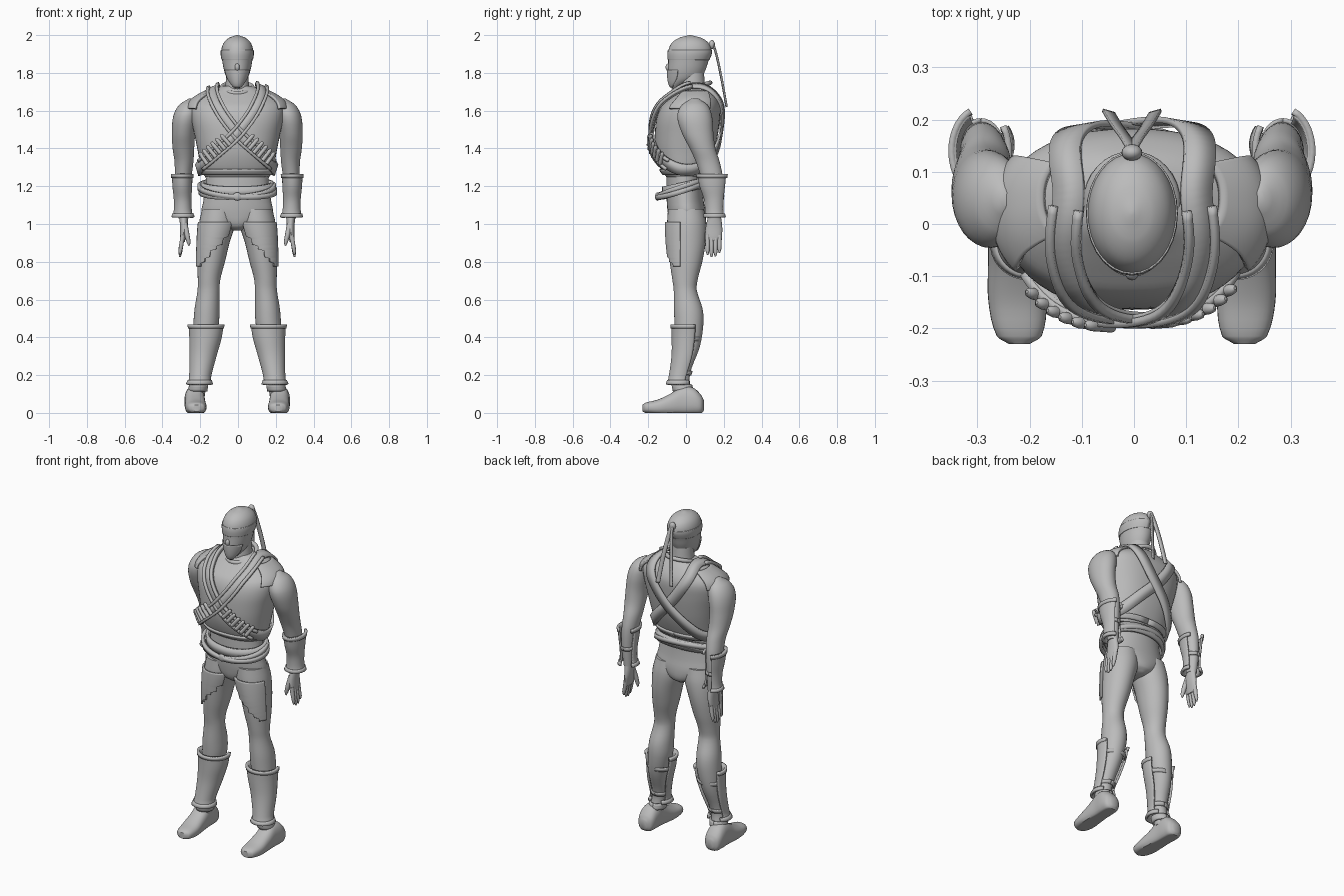
import bpy, bmesh
from math import sin, cos, pi, copysign
from mathutils import Vector, Matrix
from mathutils.bvhtree import BVHTree

if "Cube" in bpy.data.objects:
    bpy.data.objects.remove(bpy.data.objects["Cube"], do_unlink=True)

grey = bpy.data.materials.new("plain_grey")
grey.use_nodes = True
grey.diffuse_color = (0.5, 0.5, 0.5, 1)
grey.node_tree.nodes["Principled BSDF"].inputs["Base Color"].default_value = (0.5, 0.5, 0.5, 1)
SHIFT = Vector((-0.004, 0, 0))


def add(name, mesh, thick=0, angle=0.7):
    """Link a mesh, give it the material, thickness and smooth shading."""
    mesh.materials.clear()
    mesh.materials.append(grey)
    bm = bmesh.new()
    bm.from_mesh(mesh)
    bmesh.ops.recalc_face_normals(bm, faces=bm.faces)
    bmesh.ops.translate(bm, verts=bm.verts, vec=SHIFT)
    bm.to_mesh(mesh)
    bm.free()
    ob = bpy.data.objects.new(name, mesh)
    bpy.context.collection.objects.link(ob)
    if thick:
        mod = ob.modifiers.new("thickness", "SOLIDIFY")
        mod.thickness, mod.offset = thick, 0
    bpy.ops.object.select_all(action="DESELECT")
    ob.select_set(True)
    bpy.context.view_layer.objects.active = ob
    bpy.ops.object.shade_smooth_by_angle(angle=angle)
    return ob


def grid(rows, wrap_u=False, wrap_v=False):
    """Vertices and quads for a grid of points."""
    n, m = len(rows[0]), len(rows)
    faces = []
    for j in range(m if wrap_v else m - 1):
        for i in range(n if wrap_u else n - 1):
            k, l = (i + 1) % n, (j + 1) % m
            faces.append((j * n + i, j * n + k, l * n + k, l * n + i))
    return [p for r in rows for p in r], faces


def build(name, verts, faces, thick=0):
    mesh = bpy.data.meshes.new(name)
    mesh.from_pydata([tuple(v) for v in verts], [], faces)
    return add(name, mesh, thick)


def at(rings, t):
    """Smoothly interpolated ring (t, centre a, centre b, radius a, radius b)."""
    k = max(i for i in range(len(rings) - 1) if rings[i][0] <= t + 1e-9 or i == 0)
    r0, r1 = rings[k], rings[k + 1]
    h = r1[0] - r0[0]
    f = min(max((t - r0[0]) / h, 0), 1)

    def slope(i, c):
        a, b = rings[max(i - 1, 0)], rings[min(i + 1, len(rings) - 1)]
        return (b[c] - a[c]) / (b[0] - a[0])
    return [(2 * f**3 - 3 * f**2 + 1) * r0[c] + (f**3 - 2 * f**2 + f) * h * slope(k, c)
            + (3 * f**2 - 2 * f**3) * r1[c] + (f**3 - f**2) * h * slope(k + 1, c) for c in range(1, 5)]


def point(rings, t, a, s=1, power=2, off=0):
    ca, cb, ra, rb = at(rings, t)
    bend = lambda v: copysign(abs(v) ** (2 / power), v)
    return Vector((s * (ca + (ra + off) * bend(sin(a))), cb - (rb + off) * bend(cos(a)), t))


def loft(name, rings, s=1, power=2, n=32, along_y=False):
    """Closed body through elliptical rings."""
    rows = []
    for a, b in zip(rings, rings[1:]):
        rows += [[point(rings, a[0] + (b[0] - a[0]) * q / 4, 2 * pi * i / n, s, power) for i in range(n)]
                 for q in range(4)]
    rows.append([point(rings, rings[-1][0], 2 * pi * i / n, s, power) for i in range(n)])
    if along_y:
        rows = [[Vector((p.x, p.z, max(p.y, 0))) for p in r] for r in rows]
    verts, faces = grid(rows, wrap_u=True)
    last = len(verts) - n
    faces += [tuple(range(n))[::-1], tuple(range(last, last + n))]
    build(name, verts, faces)
    return BVHTree.FromPolygons(verts, faces)


def patch(name, rings, z0, z1, span, s=1, off=0.008, thick=0.012, power=2, rows=14):
    """Shell that hugs part of a body; span gives its angles by height."""
    out = []
    for j in range(rows + 1):
        f = j / rows
        a0, a1 = span(f) if callable(span) else span
        out.append([point(rings, z0 + (z1 - z0) * f, a0 + (a1 - a0) * i / 28, s, power, off) for i in range(29)])
    build(name, *grid(out), thick)


def spline(pts, closed=True, n=8):
    pts, out, m = [Vector(p) for p in pts], [], len(pts)
    pick = lambda i: pts[i % m] if closed else pts[min(max(i, 0), m - 1)]
    for i in range(m if closed else m - 1):
        a, b, c, d = (pick(i + k) for k in (-1, 0, 1, 2))
        out += [b + (c - a) * (t / 2) + (2 * a - 5 * b + 4 * c - d) * (t * t / 2)
                + (3 * b - a - 3 * c + d) * (t**3 / 2) for t in (k / n for k in range(n))]
    return out if closed else out + [pts[-1]]


def ribbon(name, pts, normals, width, thick=0.01, shift=0, lift=0, closed=True):
    """Flat band along a path, facing along the normals."""
    m, rows = len(pts), []
    for i, p in enumerate(pts):
        t = (pts[(i + 1) % m] - pts[i - 1]) if closed else pts[min(i + 1, m - 1)] - pts[max(i - 1, 0)]
        side = t.cross(normals[i]).normalized()
        rows.append([p + normals[i] * lift + side * (shift + width * k / 2) for k in (-1, 1)])
    build(name, *grid(rows, wrap_v=closed), thick)


def tube(name, pts, radii, closed=False):
    cu = bpy.data.curves.new(name, "CURVE")
    cu.dimensions, cu.bevel_depth, cu.use_fill_caps, cu.bevel_resolution = "3D", 1, True, 3
    sp = cu.splines.new("POLY")
    sp.points.add(len(pts) - 1)
    for q, p, r in zip(sp.points, pts, radii):
        q.co, q.radius = (*p, 1), r
    sp.use_cyclic_u = closed
    ob = bpy.data.objects.new(name, cu)
    mesh = bpy.data.meshes.new_from_object(ob)
    bpy.data.objects.remove(ob)
    add(name, mesh, angle=1.2)


def blob(name, centre, size):
    bm = bmesh.new()
    bmesh.ops.create_uvsphere(bm, u_segments=16, v_segments=10, radius=1,
                              matrix=Matrix.Translation(centre) @ Matrix.Diagonal((*size, 1)))
    mesh = bpy.data.meshes.new(name)
    bm.to_mesh(mesh)
    bm.free()
    add(name, mesh)


# Head, mask and neck
head = [(1.715, 0, -.062, .01, .012), (1.74, 0, -.045, .032, .042), (1.77, 0, -.01, .054, .083),
        (1.81, 0, .003, .069, .098), (1.86, 0, .012, .079, .106), (1.91, 0, .02, .085, .115),
        (1.955, 0, .022, .074, .1), (1.985, 0, .022, .045, .06), (2, 0, .021, .004, .005)]
loft("head", head)
patch("face_mask", head, 1.725, 1.815, (-1.1, 1.1), off=.003, thick=.006)
patch("brow_band", head, 1.87, 1.92, (-pi, pi), off=.001, thick=.004)
blob("nose", (0, -.094, 1.83), (.013, .014, .02))
loft("neck", [(1.64, 0, .045, .08, .08), (1.72, 0, .035, .064, .068), (1.8, 0, .035, .058, .06)])
tube("collar", [(.082 * sin(a), .04 - .088 * cos(a), 1.72 - .028 * cos(a))
                for a in (2 * pi * i / 32 for i in range(32))], [.012] * 32, True)

# Knot and hanging tails
blob("knot", (0, .137, 1.95), (.02, .016, .024))
for s, label in ((1, "left"), (-1, "right")):
    path = spline([(0, .145, 1.95), (s * .012, .165, 1.88), (s * .03, .19, 1.76), (s * .045, .215, 1.62)], False)
    ribbon(label + "_tail", path, [Vector((-s * .3, 1, .1)).normalized()] * len(path), .024, .006, closed=False)

# Torso and pelvis
torso = [(1.25, 0, -.005, .17, .1), (1.29, 0, -.008, .192, .125), (1.38, 0, -.005, .208, .155),
         (1.48, 0, .003, .228, .167), (1.56, 0, .012, .245, .168), (1.62, 0, .025, .247, .157),
         (1.66, 0, .04, .222, .13), (1.7, 0, .05, .155, .095), (1.73, 0, .05, .08, .07)]
surface = loft("vest", torso, power=2.3, n=48)
patch("vest_hem", torso, 1.262, 1.29, (-pi, pi), off=.004, thick=.012, power=2.3, rows=3)
pelvis = [(.965, 0, .01, .03, .06), (.99, 0, .01, .1, .09), (1.05, 0, .005, .183, .1),
          (1.12, 0, -.004, .18, .098), (1.2, 0, -.008, .167, .096), (1.28, 0, -.005, .168, .098)]
loft("pelvis", pelvis)

# Belts: a level one and a slung one that dips at the front
ring = [2 * pi * i / 48 for i in range(48)]
out = [Vector((sin(a), -cos(a), 0)) for a in ring]
ribbon("waist_belt", [Vector((.184 * v.x, -.006 + .112 * v.y, 1.195 - .025 * cos(a))) for a, v in zip(ring, out)],
       out, .055, .016)
for k, sway in enumerate((.012, -.012)):
    ribbon(f"slung_belt_{k + 1}", [Vector((.196 * v.x, -.02 + .126 * v.y, 1.185 - .042 * cos(a) + sway * sin(a)))
                                   for a, v in zip(ring, out)], out, .026, .018, lift=.006 * k)
blob("buckle", (0, -.152, 1.145), (.025, .012, .022))

# Crossed bandoliers with raised rails and cartridges
route = [(.125, .06, 1.74), (.13, -.06, 1.69), (.09, -.15, 1.6), (0, -.19, 1.48), (-.1, -.18, 1.39),
         (-.18, -.11, 1.32), (-.22, 0, 1.28), (-.17, .13, 1.31), (-.08, .18, 1.4), (0, .2, 1.48),
         (.08, .21, 1.58), (.13, .17, 1.68)]
for s, label in ((1, "left"), (-1, "right")):
    pts, nor = [], []
    for p in spline([(s * x, y, z) for x, y, z in route]):
        loc, n, *_ = surface.find_nearest(p)
        if n.dot(loc - Vector((0, .02, 1.48))) < 0:
            n = -n
        nor.append(n)
        pts.append(loc + n * (.019 if s > 0 else .012))
    m = len(pts)
    for _ in range(3):
        pts = [(pts[i - 1] + pts[i] * 2 + pts[(i + 1) % m]) / 4 for i in range(m)]
        nor = [(nor[i - 1] + nor[i] + nor[(i + 1) % m]).normalized() for i in range(m)]
    ribbon(label + "_bandolier", pts, nor, .062, .012)
    for k in (-1, 1):
        part = slice(2, 42)
        ribbon(f"{label}_bandolier_rail_{k + 2}", pts[part], nor[part], .016, .016, k * .026, .009, False)
    for k, i in enumerate(range(28, 40, 2)):
        axis = (pts[i + 1] - pts[i - 1]).cross(nor[i]).normalized()
        axis *= copysign(1, axis.z)
        c = pts[i] + nor[i] * .016
        tube(f"{label}_cartridge_{k + 1}", [c + axis * d for d in (-.02, .04, .052, .058)], [.011, .011, .009, .003])

# Limb shapes
arm = [(1.03, .285, .152, .026, .034), (1.12, .289, .15, .034, .043), (1.25, .286, .136, .044, .058),
       (1.33, .282, .115, .05, .063), (1.4, .285, .088, .057, .068), (1.48, .284, .062, .062, .083),
       (1.57, .272, .046, .067, .092), (1.63, .255, .046, .053, .068), (1.665, .245, .048, .01, .015)]
bracer = [(1.035, .287, .152, .052, .052), (1.06, .288, .152, .044, .047), (1.13, .289, .15, .042, .05),
          (1.2, .291, .143, .047, .066), (1.265, .291, .14, .05, .076)]
leg = [(.09, .212, -.01, .04, .045), (.2, .198, -.026, .043, .046), (.35, .18, .01, .056, .063),
       (.47, .165, .016, .067, .076), (.55, .16, .012, .066, .076), (.65, .152, -.004, .058, .061),
       (.71, .149, -.005, .06, .068), (.8, .138, 0, .073, .086), (.9, .125, .004, .084, .1),
       (1, .107, .004, .096, .104), (1.08, .098, 0, .088, .095)]
guard = [(.15, .2, -.037, .062, .06), (.18, .198, -.033, .052, .055), (.3, .182, -.004, .066, .067),
         (.4, .168, .006, .08, .076), (.47, .165, .008, .087, .079)]
foot = [(-.23, .216, .025, .02, .018), (-.215, .216, .027, .043, .027), (-.15, .219, .03, .056, .04),
        (-.08, .222, .045, .054, .058), (-.02, .224, .063, .052, .078), (.04, .226, .06, .054, .072),
        (.08, .226, .045, .045, .05), (.096, .226, .04, .02, .025)]

for s, label in ((1, "left_"), (-1, "right_")):
    # Arm, shoulder flap and bracer
    loft(label + "arm", arm, s)
    patch(label + "shoulder_flap", torso, 1.61, 1.7, (.95, 2.15), s, .014, .014, 2.3)
    patch(label + "bracer", bracer, 1.035, 1.265, lambda f: (-2.1 + .25 * f, 2.7), s, 0, .01)
    for k, (z0, z1) in enumerate(((1.035, 1.055), (1.245, 1.265))):
        patch(f"{label}bracer_trim_{k + 1}", bracer, z0, z1, (-2.2, 2.8), s, .005, .012, rows=2)
    patch(label + "bracer_strap", bracer, 1.13, 1.15, (-pi, pi), s, -.003, .008, rows=2)

    # Hand with four fingers and a thumb
    loft(label + "palm", [(.905, .289, .146, .011, .03), (.925, .288, .146, .015, .042),
                          (.98, .283, .148, .02, .044), (1.05, .284, .152, .023, .032)], s, n=20)
    for k in range(4):
        y, drop = .114 + .021 * k, (.012, 0, .004, .022)[k]
        tube(f"{label}finger_{k + 1}", [(s * .288, y, .94), (s * .296, y, .89), (s * .302, y, .845 + drop),
                                        (s * .303, y, .825 + drop)], [.013, .0115, .01, .004])
    tube(label + "thumb", [(s * .279, .125, 1), (s * .268, .112, .95), (s * .257, .108, .905), (s * .255, .108, .885)],
         [.016, .014, .011, .004])

    # Leg and stepped thigh plate
    loft(label + "leg", leg, s)
    patch(label + "thigh_plate", leg, .775, 1.01,
          lambda f: (.75 - 1.55 * min(round(f * 7) / 7, .7) / .7, 1.25), s, .007, .01, rows=28)

    # Shin guard, trims and straps
    patch(label + "shin_guard", guard, .155, .465, (-2, 2.1), s, 0, .012)
    for k, (z0, z1, reach) in enumerate(((.15, .172, 2.5), (.448, .468, 2.05))):
        patch(f"{label}shin_trim_{k + 1}", guard, z0, z1, (-reach, reach), s, .004, .014, rows=2)
    for k, z in enumerate((.2, .38)):
        patch(f"{label}shin_strap_{k + 1}", guard, z, z + .022, (-pi, pi), s, -.004, .008, rows=2)

    # Shoe with sole
    loft(label + "shoe", foot, s, 2.4, along_y=True)
    patch(label + "ankle_cuff", leg, .115, .15, (-pi, pi), s, .004, .012, rows=3)
